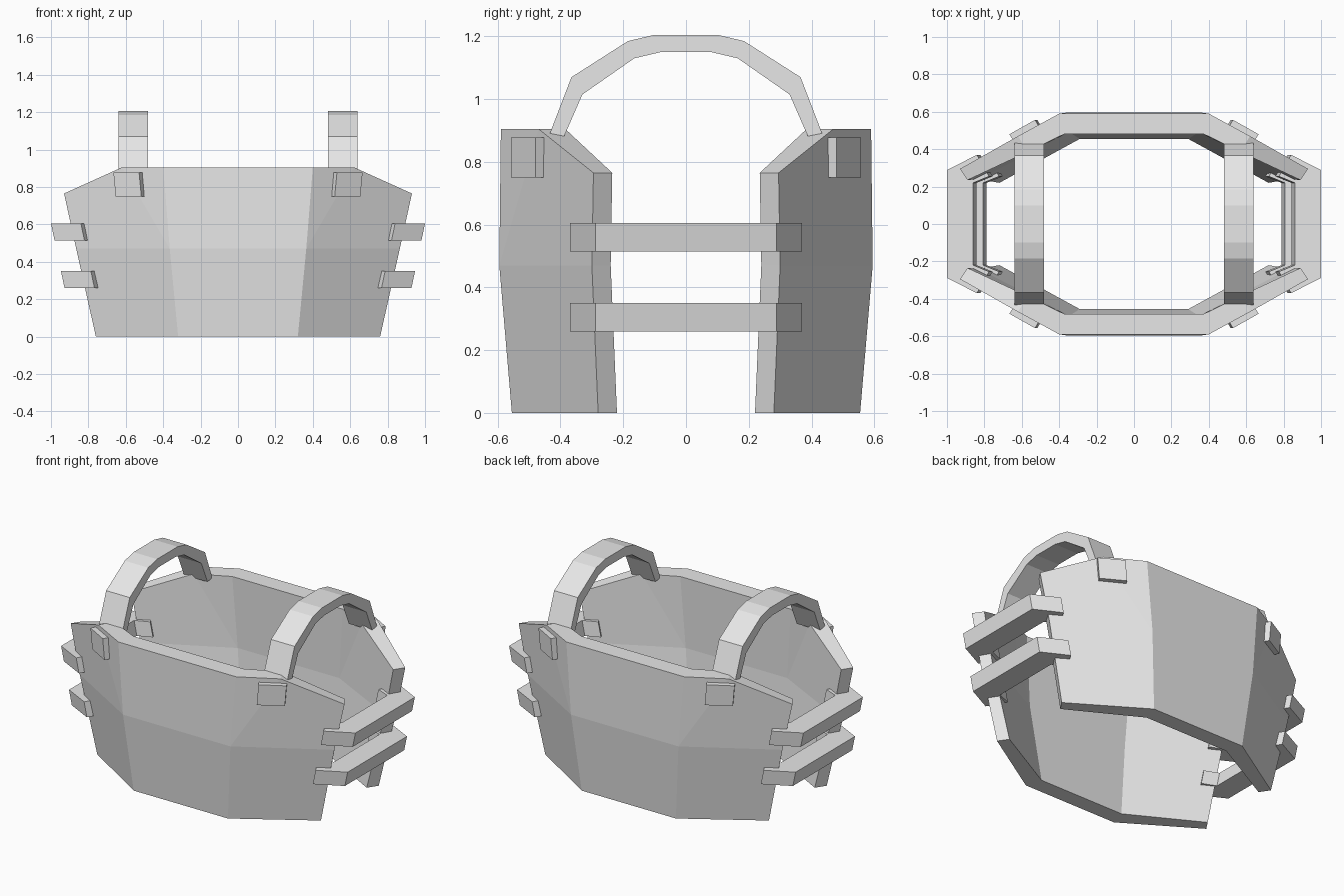
import bpy, bmesh

if "Cube" in bpy.data.objects:
    bpy.data.objects.remove(bpy.data.objects["Cube"])

grey = bpy.data.materials.new("plain grey")
grey.diffuse_color = (0.8, 0.8, 0.8, 1)
grey.use_nodes = True
grey.node_tree.nodes["Principled BSDF"].inputs["Base Color"].default_value = grey.diffuse_color


def make_object(name, bm):
    bmesh.ops.recalc_face_normals(bm, faces=bm.faces)
    mesh = bpy.data.meshes.new(name)
    bm.to_mesh(mesh)
    bm.free()
    mesh.materials.append(grey)
    obj = bpy.data.objects.new(name, mesh)
    bpy.context.collection.objects.link(obj)
    return obj


def prism(name, lower, upper):
    """Closed solid between two matching rings of 3D points."""
    bm = bmesh.new()
    a = [bm.verts.new(p) for p in lower]
    b = [bm.verts.new(p) for p in upper]
    n = len(a)
    bm.faces.new(a)
    bm.faces.new(b[::-1])
    for i in range(n):
        j = (i + 1) % n
        bm.faces.new((a[i], b[i], b[j], a[j]))
    return make_object(name, bm)


# Chest and back shells: C = centre panel corners, S = shoulder, E = side edge
OUTER = {"C0": (0.32, -0.555, 0), "C1": (0.365, -0.595, 0.47),
         "C2": (0.40, -0.59, 0.905), "S": (0.62, -0.47, 0.905),
         "E0": (0.76, -0.28, 0), "E1": (0.865, -0.30, 0.47),
         "E2": (0.93, -0.295, 0.765)}
INNER = {"C0": (0.29, -0.455, 0), "C1": (0.345, -0.49, 0.47),
         "C2": (0.375, -0.48, 0.905), "S": (0.57, -0.385, 0.905),
         "E0": (0.72, -0.22, 0), "E1": (0.83, -0.24, 0.47),
         "E2": (0.89, -0.235, 0.765)}
PANELS = [("C0", "E0", "E1", "C1"), ("C1", "E1", "E2", "S"), ("C1", "S", "C2")]
RIM = ["C0", "E0", "E1", "E2", "S", "C2"]


def shell(name, sy):
    bm = bmesh.new()
    layers = []
    for layer in (OUTER, INNER):
        v = {(k, s): bm.verts.new((s * p[0], sy * p[1], p[2]))
             for k, p in layer.items() for s in (1, -1)}
        layers.append(v)
        for s in (1, -1):
            for panel in PANELS:
                bm.faces.new([v[k, s] for k in panel])
        for lo, hi in (("C0", "C1"), ("C1", "C2")):
            bm.faces.new((v[lo, -1], v[lo, 1], v[hi, 1], v[hi, -1]))
    # rim joining the outer and inner skins
    o, i = layers
    loop = [(k, 1) for k in RIM] + [(k, -1) for k in RIM[::-1]]
    for a, b in zip(loop, loop[1:] + loop[:1]):
        bm.faces.new((o[a], o[b], i[b], i[a]))
    make_object(name, bm)


shell("chest_shell", 1)
shell("back_shell", -1)

# Arched shoulder straps
arch_out = [(-0.435, 0.888), (-0.365, 1.07), (-0.185, 1.185), (-0.10, 1.205)]
arch_in = [(-0.39, 0.878), (-0.33, 1.015), (-0.165, 1.13), (-0.08, 1.15)]


def mirrored(pts):
    return pts + [(-y, z) for y, z in reversed(pts)]


ring = mirrored(arch_out) + mirrored(arch_in)[::-1]

# Side straps wrap the shell edges; plan outline, leaning with the shell
half = [(0.775, -0.255), (0.84, -0.37), (1.0, -0.288)]
strap_plan = half + [(x, -y) for x, y in reversed(half)] + [(0.86, 0.22), (0.86, -0.22)]

# Shoulder fastening pads set through the shell
pad_plan = [(0.525, -0.557), (0.662, -0.48), (0.612, -0.395), (0.475, -0.472)]

for s, side in ((1, "right"), (-1, "left")):
    bm = bmesh.new()
    a = [bm.verts.new((s * 0.48, y, z)) for y, z in ring]
    b = [bm.verts.new((s * 0.64, y, z)) for y, z in ring]
    n = len(ring)
    for i in range(n):
        j = (i + 1) % n
        bm.faces.new((a[i], b[i], b[j], a[j]))
    for i in range(n // 2 - 1):  # side faces in segments
        for v in (a, b):
            bm.faces.new((v[i], v[i + 1], v[n - 2 - i], v[n - 1 - i]))
    make_object(f"shoulder_strap_{side}", bm)

    for level, z0, z1 in (("lower", 0.26, 0.35), ("upper", 0.515, 0.605)):
        rings = [[(s * (x + 0.21 * (z - 0.605)), y, z) for x, y in strap_plan]
                 for z in (z0, z1)]
        prism(f"side_strap_{level}_{side}", *rings)

    for sy, end in ((1, "front"), (-1, "back")):
        rings = [[(s * (x + dx), sy * y, z) for x, y in pad_plan]
                 for z, dx in ((0.75, -0.008), (0.878, 0.004))]
        prism(f"shoulder_pad_{end}_{side}", *rings)
